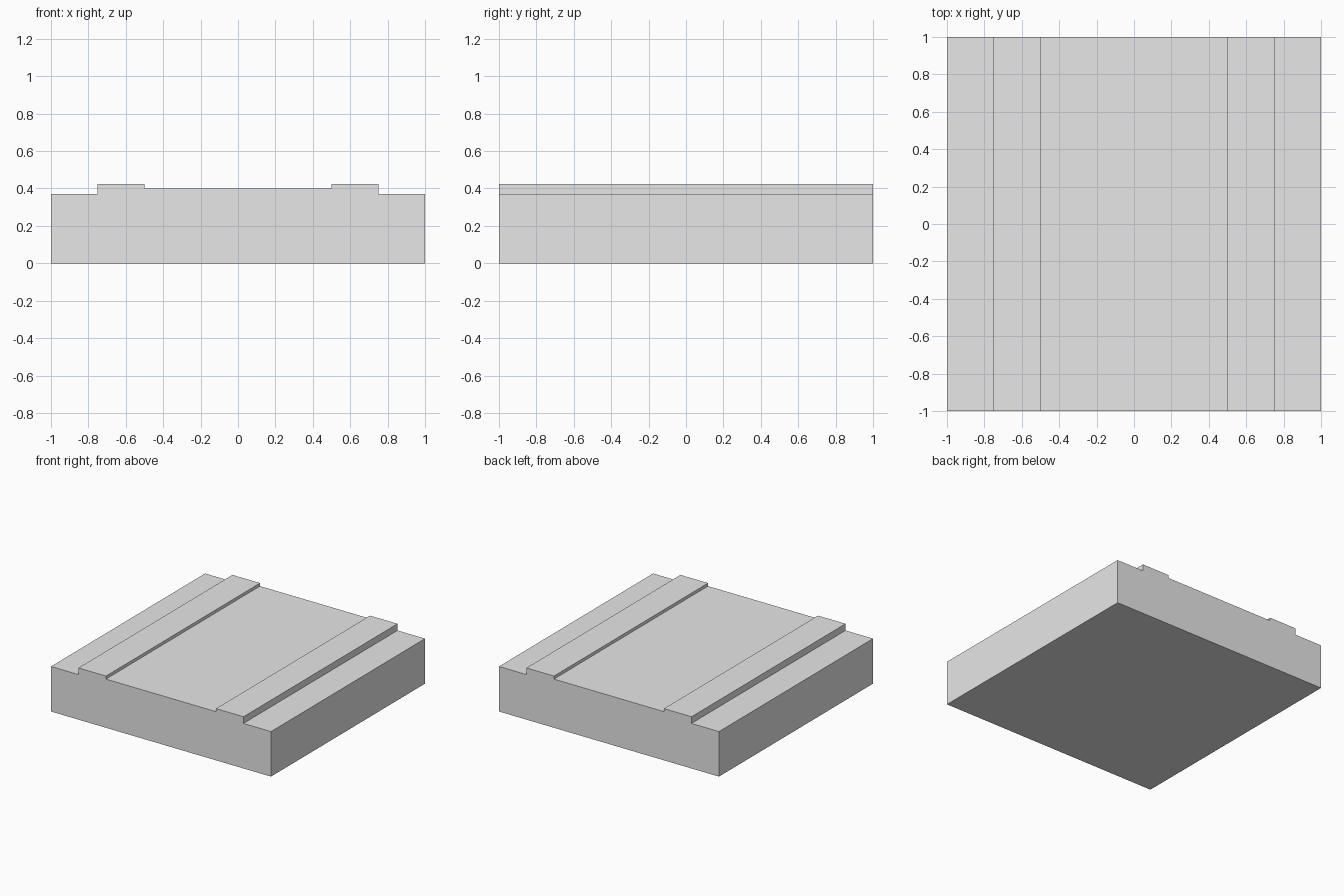
import bpy
import bmesh

cube = bpy.data.objects.get("Cube")
if cube:
    bpy.data.objects.remove(cube, do_unlink=True)

# Plain grey material
grey = bpy.data.materials.new("light_grey")
grey.use_nodes = True
colour = (0.8, 0.8, 0.8, 1.0)
grey.diffuse_color = colour
grey.node_tree.nodes["Principled BSDF"].inputs["Base Color"].default_value = colour

# Half cross-section from the centre outwards: roadway, raised kerb, lower verge
half = [(0.5, 0.4), (0.5, 0.425), (0.75, 0.425), (0.75, 0.37), (1.0, 0.37), (1.0, 0.0)]
profile = half + [(-x, z) for x, z in reversed(half)]

# Extrude the mirrored section from front to back
bm = bmesh.new()
section = bm.faces.new([bm.verts.new((x, -1, z)) for x, z in profile])
extruded = bmesh.ops.extrude_face_region(bm, geom=[section], use_keep_orig=True)
moved = [v for v in extruded["geom"] if isinstance(v, bmesh.types.BMVert)]
bmesh.ops.translate(bm, verts=moved, vec=(0, 2, 0))
bmesh.ops.recalc_face_normals(bm, faces=bm.faces[:])

mesh = bpy.data.meshes.new("road_slab")
bm.to_mesh(mesh)
bm.free()
mesh.materials.append(grey)
slab = bpy.data.objects.new("road_slab", mesh)
bpy.context.collection.objects.link(slab)
